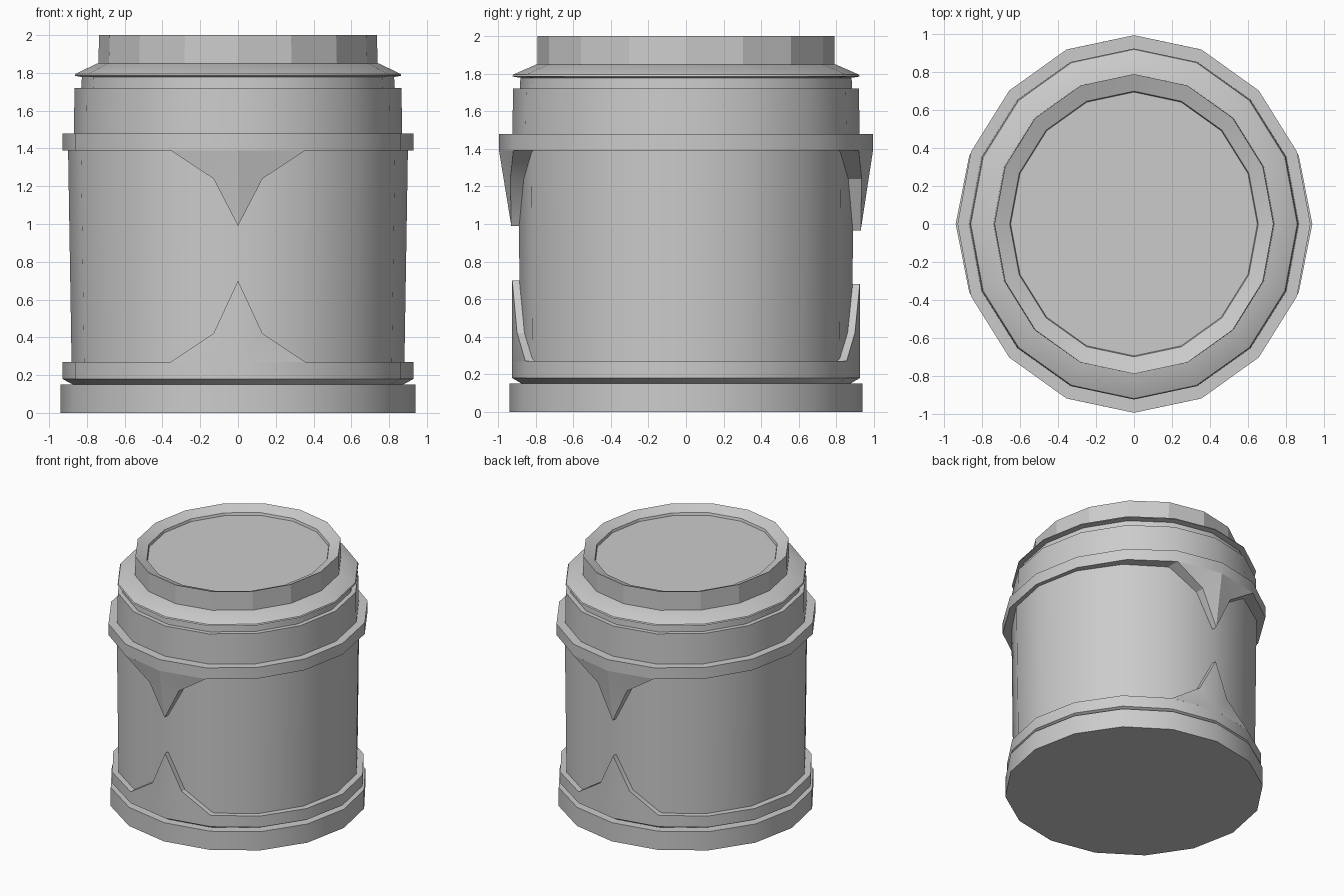
import bpy, bmesh, math

if "Cube" in bpy.data.objects:
    bpy.data.objects.remove(bpy.data.objects["Cube"])

N = 16


def finish(name, bm, smooth=True):
    bmesh.ops.recalc_face_normals(bm, faces=bm.faces)
    mesh = bpy.data.meshes.new(name)
    bm.to_mesh(mesh)
    bm.free()
    ob = bpy.data.objects.new(name, mesh)
    bpy.context.collection.objects.link(ob)
    if smooth:
        bpy.ops.object.select_all(action='DESELECT')
        ob.select_set(True)
        bpy.context.view_layer.objects.active = ob
        bpy.ops.object.shade_smooth_by_angle(angle=math.radians(30))
    return ob


def lathe(name, profile, smooth=True):
    """Stack 16-sided elliptical rings (rx, ry, z) and cap both ends."""
    bm = bmesh.new()
    rings = []
    for rx, ry, z in profile:
        rings.append([bm.verts.new((rx * math.sin(2 * math.pi * i / N),
                                    ry * math.cos(2 * math.pi * i / N), z))
                      for i in range(N)])
    for a, b in zip(rings, rings[1:]):
        for i in range(N):
            j = (i + 1) % N
            bm.faces.new((a[i], a[j], b[j], b[i]))
    bm.faces.new(rings[0])
    bm.faces.new(rings[-1])
    return finish(name, bm, smooth)


def fang(name, side, root, half, inner_y):
    """Pointed plate on the front (-1) or back (1); half runs corner to tip."""
    bm = bmesh.new()
    path = half + [(-x, y, z) for x, y, z in half[-2::-1]]
    depths = inner_y + inner_y[-2::-1]
    outer = [bm.verts.new((x, side * y, z)) for x, y, z in path]
    inner = [bm.verts.new((x, side * d, z)) for (x, y, z), d in zip(path, depths)]
    centre = bm.verts.new((0, side * root[0], root[1]))
    for i in range(len(path) - 1):
        bm.faces.new((outer[i], outer[i + 1], inner[i + 1], inner[i]))
        bm.faces.new((centre, outer[i], outer[i + 1]))
    return finish(name, bm)


# Base foot and lower band
lathe("base", [(.94, .94, 0), (.94, .94, .15), (.86, .86, .15)])
lathe("lower_band", [(.865, .865, .145), (.93, .925, .18),
                     (.93, .925, .27), (.86, .86, .27)])

# Main drum
lathe("drum", [(.88, .885, .2), (.90, .89, 1.42)])

# Projecting rim and shoulder
lathe("rim", [(.86, .86, 1.39), (.93, .995, 1.39),
              (.93, .995, 1.48), (.86, .9, 1.48)])
lathe("shoulder", [(.87, .925, 1.45), (.865, .92, 1.72),
                   (.83, .885, 1.72), (.825, .88, 1.80)])

# Flared collar
lathe("collar", [(.81, .86, 1.775), (.865, .925, 1.785),
                 (.86, .92, 1.795), (.745, .795, 1.85), (.7, .75, 1.85)])

# Faceted lid with dished top
lid = lathe("lid", [(.74, .79, 1.84), (.735, .79, 2.0),
                    (.655, .70, 1.965), (.65, .695, 1.945)])
for poly in lid.data.polygons:
    poly.use_smooth = N * 1 <= poly.index < N * 2

# Pointed plates hanging from the rim and rising from the lower band
for side, label, top_tip, low_tip in ((-1, "front", .99, .70), (1, "back", .965, .68)):
    fang(label + "_upper_point", side, (.995, 1.39),
         [(.358, .919, 1.39), (.13, .935, 1.24), (0, .93, top_tip)],
         [.80, .85, .875])
    fang(label + "_lower_point", side, (.925, .27),
         [(.356, .855, .27), (.13, .899, .42), (0, .925, low_tip)],
         [.80, .85, .875])
